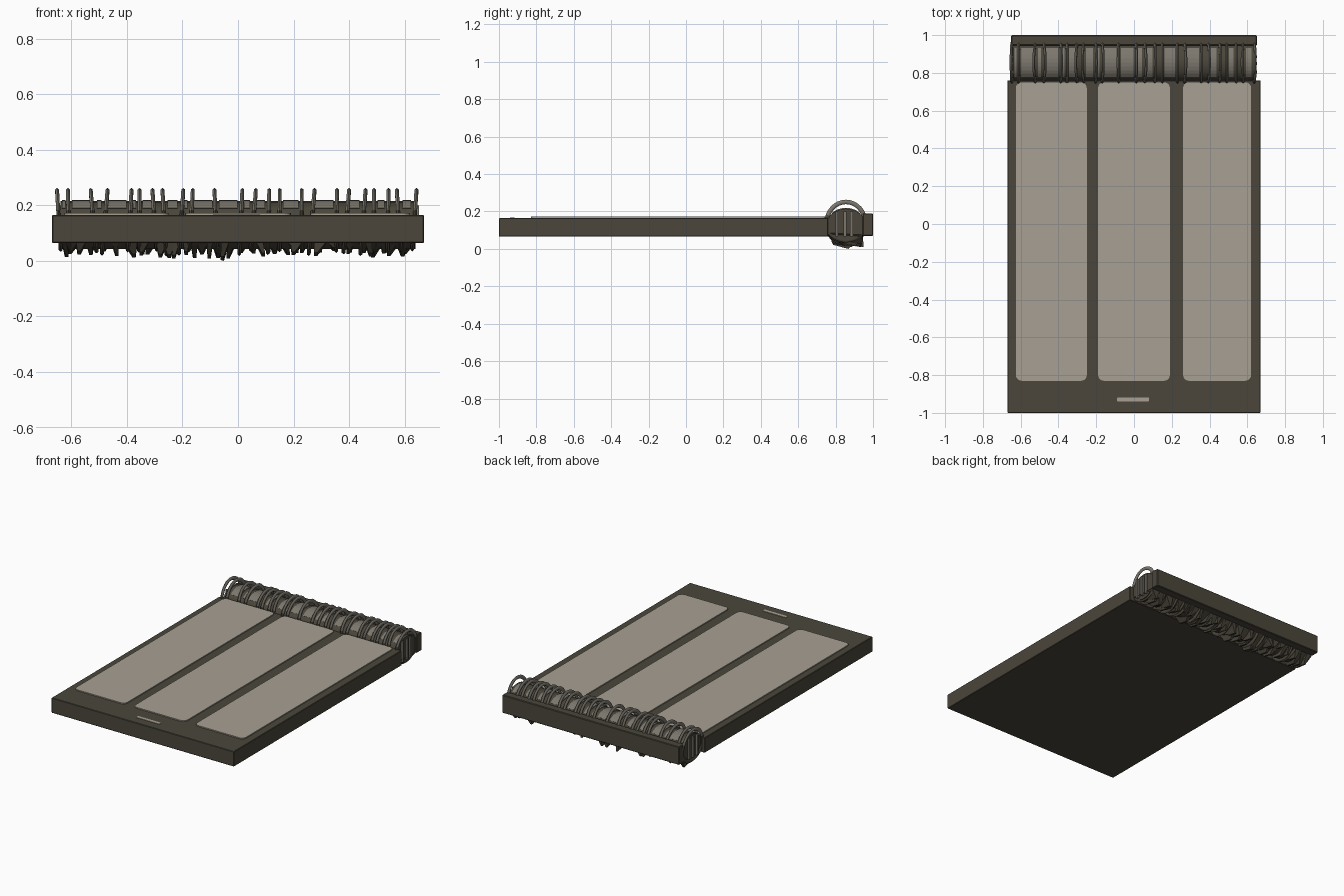
import bpy, bmesh, math, random
from mathutils import Vector

if "Cube" in bpy.data.objects:
    bpy.data.objects.remove(bpy.data.objects["Cube"])
random.seed(4)


def mat(name, rgb):
    m = bpy.data.materials.new(name)
    m.diffuse_color = (*rgb, 1)
    m.use_nodes = True
    m.node_tree.nodes["Principled BSDF"].inputs["Base Color"].default_value = m.diffuse_color
    return m


DARK = mat("dark olive brown", (0.069, 0.061, 0.043))
PANEL = mat("warm light grey", (0.39, 0.352, 0.295))
METAL = mat("worn metal grey", (0.20, 0.185, 0.155))


def finish(name, bm, mats, smooth=False):
    bmesh.ops.recalc_face_normals(bm, faces=bm.faces)
    me = bpy.data.meshes.new(name)
    bm.to_mesh(me)
    bm.free()
    for m in mats:
        me.materials.append(m)
    ob = bpy.data.objects.new(name, me)
    bpy.context.collection.objects.link(ob)
    if smooth:
        bpy.ops.object.select_all(action='DESELECT')
        ob.select_set(True)
        bpy.context.view_layer.objects.active = ob
        bpy.ops.object.shade_smooth_by_angle(angle=math.radians(50))
    return ob


def box(name, x, y, z, m, bevel=0.0):
    bm = bmesh.new()
    bmesh.ops.create_cube(bm, size=1)
    for v in bm.verts:
        v.co = [a[0] + (c + 0.5) * (a[1] - a[0]) for a, c in zip((x, y, z), v.co)]
    if bevel:
        bmesh.ops.bevel(bm, geom=bm.edges[:], offset=bevel, segments=1, affect='EDGES')
    return finish(name, bm, [m])


def extrude(name, pts, vec, m, smooth=False):
    bm = bmesh.new()
    f = bm.faces.new([bm.verts.new(p) for p in pts])
    r = bmesh.ops.extrude_face_region(bm, geom=[f])
    bmesh.ops.translate(bm, vec=vec, verts=[g for g in r["geom"] if isinstance(g, bmesh.types.BMVert)])
    return finish(name, bm, [m], smooth)


def rounded_plate(name, x0, x1, y0, y1, z0, h, r, m):
    pts = []
    for cx, cy, a0 in ((x1 - r, y1 - r, 0), (x0 + r, y1 - r, 90), (x0 + r, y0 + r, 180), (x1 - r, y0 + r, 270)):
        for k in range(6):
            a = math.radians(a0 + 18 * k)
            pts.append((cx + r * math.cos(a), cy + r * math.sin(a), z0))
    return extrude(name, pts, (0, 0, h), m)


# Main board and the bar behind the binding
box("board", (-0.67, 0.67), (-1, 0.76), (0.065, 0.165), DARK, 0.003)
box("back_bar", (-0.65, 0.65), (0.945, 1.0), (0.07, 0.19), DARK, 0.004)

# Three inlaid panels and the small front plate
for side, x0, x1 in (("left", -0.625, -0.25), ("middle", -0.19, 0.19), ("right", 0.26, 0.62)):
    rounded_plate(side + "_panel", x0, x1, -0.83, 0.75, 0.164, 0.008, 0.03, PANEL)
rounded_plate("front_plate", -0.09, 0.08, -0.94, -0.918, 0.164, 0.004, 0.006, PANEL)

# Binding core: rounded profile running across the board
CY, CZ = 0.855, 0.135
core = [(-0.64, CY + 0.1 * math.cos(a), CZ + (0.08 if math.sin(a) > 0 else 0.092) * math.sin(a))
        for a in (math.tau * k / 24 for k in range(24))]
extrude("binding_core", core, (1.28, 0, 0), DARK, True)

# Rings wrapped round the core: metal above, dark below
xs = [-0.645, -0.61, -0.52, -0.48, -0.39, -0.355, -0.30, -0.265, -0.205, -0.17, -0.08, 0.01,
      0.055, 0.11, 0.15, 0.23, 0.265, 0.355, 0.39, 0.45, 0.49, 0.54, 0.58, 0.635]
bm = bmesh.new()
N, M = 32, 6
for x in xs:
    lean = random.uniform(-0.012, 0.012)
    sag = random.uniform(0.088, 0.108)
    loops = []
    for i in range(N):
        a = math.tau * i / N
        c, s = math.cos(a), math.sin(a)
        rz = 0.116 if s > 0 else sag
        loop = []
        for j in range(M):
            b = math.tau * j / M
            rad = 0.012 * math.cos(b)
            loop.append(bm.verts.new((x + 0.008 * math.sin(b) + lean * s,
                                      CY + (0.104 + rad) * c, CZ + (rz + rad) * s)))
        loops.append(loop)
    for i in range(N):
        for j in range(M):
            k = (j + 1) % M
            n = (i + 1) % N
            f = bm.faces.new((loops[i][j], loops[n][j], loops[n][k], loops[i][k]))
            f.material_index = 1 if f.calc_center_median().z > CZ + 0.045 else 0
finish("binding_rings", bm, [DARK, METAL], True)

# Worn metal strips lying on top of the core between rings
for i, (a, b) in enumerate(zip(xs, xs[1:])):
    if b - a < 0.04 and i % 4:
        continue
    pts = [(a + 0.012, CY + 0.103 * math.cos(t), CZ + 0.084 * math.sin(t))
           for t in (math.radians(42 + 12 * k) for k in range(9))]
    pts += [(p[0], CY + (p[1] - CY) * 0.93, CZ + (p[2] - CZ) * 0.93) for p in reversed(pts)]
    extrude("metal_strip_%d" % i, pts, (b - a - 0.024, 0, 0), METAL)

# Wire posts on each end of the core
for s in (-1, 1):
    for k, y in enumerate((0.805, 0.85, 0.885)):
        box("end_post_%d_%d" % (s, k), sorted((s * 0.635, s * 0.652)), (y - 0.007, y + 0.007),
            (0.065, 0.20), METAL)

# Ragged dark fins under the binding
bm = bmesh.new()
for k in range(44):
    x = -0.62 + 1.24 * k / 43
    tip = random.uniform(0.012, 0.04) if abs(x) > 0.25 else random.uniform(0.003, 0.03)
    y = random.uniform(0.81, 0.92)
    w = random.uniform(0.012, 0.03)
    dx = random.uniform(-0.03, 0.02)
    base = [bm.verts.new(p) for p in ((x - w, 0.77, 0.085), (x + w, 0.77, 0.085),
                                      (x + w, 0.945, 0.075), (x - w, 0.945, 0.075))]
    low = [bm.verts.new(p) for p in ((x + dx, y - 0.03, tip + 0.012), (x + dx + 0.012, y - 0.03, tip + 0.012),
                                     (x + dx + 0.012, y + 0.03, tip), (x + dx, y + 0.03, tip))]
    bm.faces.new(base)
    bm.faces.new(low)
    for i in range(4):
        n = (i + 1) % 4
        bm.faces.new((base[i], base[n], low[n], low[i]))
# lowest fin touches the ground
min(bm.verts, key=lambda v: v.co.z).co.z = 0.0
finish("under_fins", bm, [DARK])
